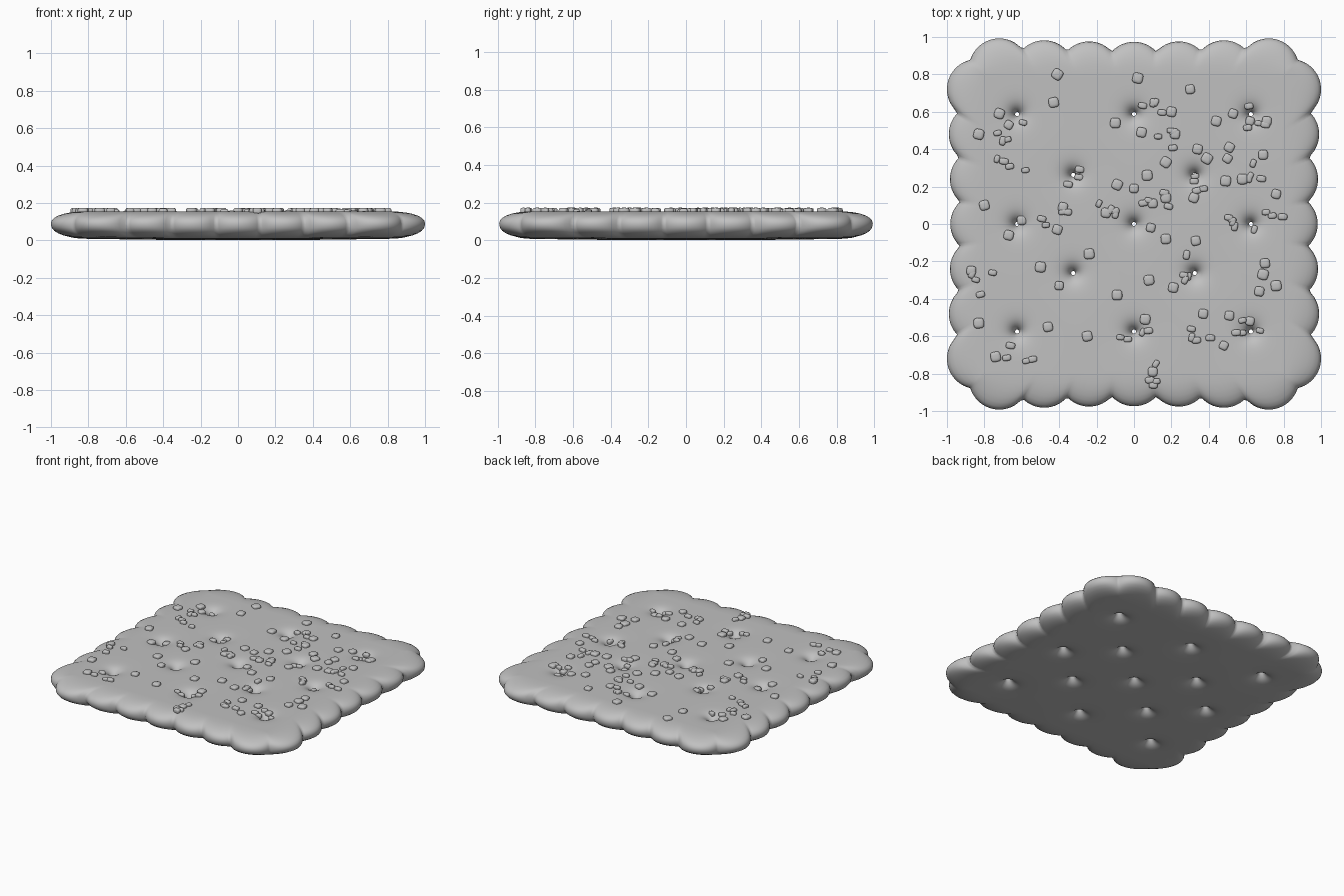
import bpy, bmesh, math, random
from mathutils import Vector

if "Cube" in bpy.data.objects:
    bpy.data.objects.remove(bpy.data.objects["Cube"])

random.seed(4)
N, S = 128, 0.8                      # inner grid resolution and half size
TOP, MID, BOT = 0.155, 0.088, 0.012  # surface heights
K = 14                               # steps around the rounded rim

mat = bpy.data.materials.new("baked grey")
mat.diffuse_color = (0.53, 0.53, 0.53, 1)
mat.use_nodes = True
mat.node_tree.nodes["Principled BSDF"].inputs["Base Color"].default_value = mat.diffuse_color

# docking holes, snapped to the grid
step = 2 * S / N
raw = [(x, y) for x in (-0.63, 0, 0.63) for y in (-0.575, 0, 0.585)]
raw += [(x, y) for x in (-0.32, 0.32) for y in (-0.26, 0.26)]
cells = [(round((x + S) / step), round((y + S) / step)) for x, y in raw]
holes = [Vector((-S + i * step, -S + j * step)) for i, j in cells]

# overlapping circles that make the scalloped outline
lobes = []
for k in range(-3, 4):
    c = 0.812 + 0.018 * (k / 3) ** 2
    for s in (-1, 1):
        lobes.append((Vector((0.24 * k, s * c)), 0.162))
        lobes.append((Vector((s * (c + 0.008), 0.24 * k)), 0.162))


def outline(p):
    """Point where the ray from the centre through p leaves the lobes."""
    d = p.normalized()
    best = p.length
    for c, r in lobes:
        b = d.dot(c)
        q = b * b - c.length_squared + r * r
        if q > 0:
            best = max(best, b + math.sqrt(q))
    return d * best


def dent(p):
    d = min((p - h).length for h in holes)
    return 0.09 * math.exp(-d / 0.03)


def finish(bm, name):
    bmesh.ops.recalc_face_normals(bm, faces=bm.faces)
    me = bpy.data.meshes.new(name)
    bm.to_mesh(me)
    bm.free()
    me.materials.append(mat)
    me.shade_smooth()
    ob = bpy.data.objects.new(name, me)
    bpy.context.collection.objects.link(ob)
    return ob


# cracker: dimpled top and bottom sheets
bm = bmesh.new()
top, bot = {}, {}
for i in range(N + 1):
    for j in range(N + 1):
        p = Vector((-S + i * step, -S + j * step))
        for h in holes:                       # round off the hole edge
            if 0 < (p - h).length < step * 1.5:
                p = h + (p - h).normalized() * 0.0115
        e = dent(p)
        sag = 0.011 * max(0, 1 - p.length_squared)
        top[i, j] = bm.verts.new((p.x, p.y, TOP - e))
        bot[i, j] = bm.verts.new((p.x, p.y, BOT - sag + e))
gone = {(a + u, b + v) for a, b in cells for u in (-1, 0) for v in (-1, 0)}
for i in range(N):
    for j in range(N):
        if (i, j) not in gone:
            q = [(i, j), (i + 1, j), (i + 1, j + 1), (i, j + 1)]
            bm.faces.new([top[c] for c in q])
            bm.faces.new([bot[c] for c in reversed(q)])

# walls of the through holes
loop = [(-1, -1), (0, -1), (1, -1), (1, 0), (1, 1), (0, 1), (-1, 1), (-1, 0)]
for a, b in cells:
    for n in range(8):
        c = (a + loop[n][0], b + loop[n][1])
        d = (a + loop[(n + 1) % 8][0], b + loop[(n + 1) % 8][1])
        bm.faces.new((top[c], top[d], bot[d], bot[c]))
    for sheet in (top, bot):
        bm.verts.remove(sheet[a, b])

# rounded scalloped rim
rim = [(i, 0) for i in range(N)] + [(N, j) for j in range(N)]
rim += [(N - i, N) for i in range(N)] + [(0, N - j) for j in range(N)]
cols = []
for c in rim:
    t, b = top[c], bot[c]
    p = t.co.xy
    o = outline(p)
    col = [t]
    for k in range(1, K):
        a = math.pi * k / K
        u = math.sin(a) ** 0.87
        v = abs(math.cos(a)) ** 0.87
        z = MID + v * ((t.co.z if a < math.pi / 2 else b.co.z) - MID)
        xy = p + (o - p) * u
        col.append(bm.verts.new((xy.x, xy.y, z)))
    cols.append(col + [b])
for n, col in enumerate(cols):
    nxt = cols[(n + 1) % len(cols)]
    for k in range(K):
        bm.faces.new((col[k], col[k + 1], nxt[k + 1], nxt[k]))
finish(bm, "cracker")

# salt grains: larger ones placed, smaller ones scattered
big = [(-.41, .8), (.02, .78), (.3, .72), (-.43, .65), (-.72, .59), (-.67, .53), (-.83, .48),
       (-.1, .54), (.04, .49), (.2, .6), (.22, .48), (.44, .55), (.53, .59), (.62, .55),
       (.71, .55), (.34, .4), (.39, .35), (.51, .41), (.5, .35), (.69, .37), (.17, .33),
       (.07, .26), (-.09, .21), (0, .19), (.49, .23), (.58, .24), (.76, .16), (.17, .14),
       (.32, .14), (-.38, .09), (-.8, .1), (-.6, .02), (-.67, -.06), (-.41, -.03), (-.15, .06),
       (.09, -.02), (.17, -.08), (.33, -.09), (-.24, -.16), (-.5, -.23), (-.87, -.25),
       (-.4, -.33), (-.09, -.38), (.08, -.3), (.21, -.34), (.69, -.27), (.76, -.33), (.67, -.36),
       (-.83, -.53), (-.74, -.71), (-.25, -.6), (.06, -.51), (.37, -.48), (.51, -.49),
       (.48, -.65), (-.46, -.55), (.1, -.79), (.62, -.52), (.1, .11), (.7, -.21)]
clusters = [(-.66, .5), (.66, .57), (.16, .45), (.62, .3), (-.36, .24), (.1, .66), (-.66, .33),
            (.35, .22), (.12, .15), (-.42, 0), (.72, 0), (.3, -.23), (0, -.56), (.38, -.56),
            (-.62, -.72), (.62, -.57), (.16, -.8), (.46, 0), (-.82, -.32), (-.15, .05)]
grains = [(x, y, 0.026, 0.026) for x, y in big]
for x, y in clusters:
    for _ in range(4):
        grains.append((x + random.uniform(-.08, .08), y + random.uniform(-.07, .07), 0.023, 0.016))
bm = bmesh.new()
for x, y, rx, ry in grains:
    verts = bmesh.ops.create_icosphere(bm, subdivisions=3, radius=1)["verts"]
    turn = random.choice((0, 0, 0, 1.2)) + random.uniform(-.25, .25)
    size = random.uniform(.9, 1.1)
    z = TOP - min(0.05, dent(Vector((x, y)))) + 0.003
    for v in verts:
        q = v.co / sum(abs(c) ** 3.5 for c in v.co) ** (1 / 3.5)   # boxy ball
        px, py = q.x * rx * size, q.y * ry * size
        v.co = (x + px * math.cos(turn) - py * math.sin(turn),
                y + px * math.sin(turn) + py * math.cos(turn), z + q.z * 0.016)
finish(bm, "salt_grains")
